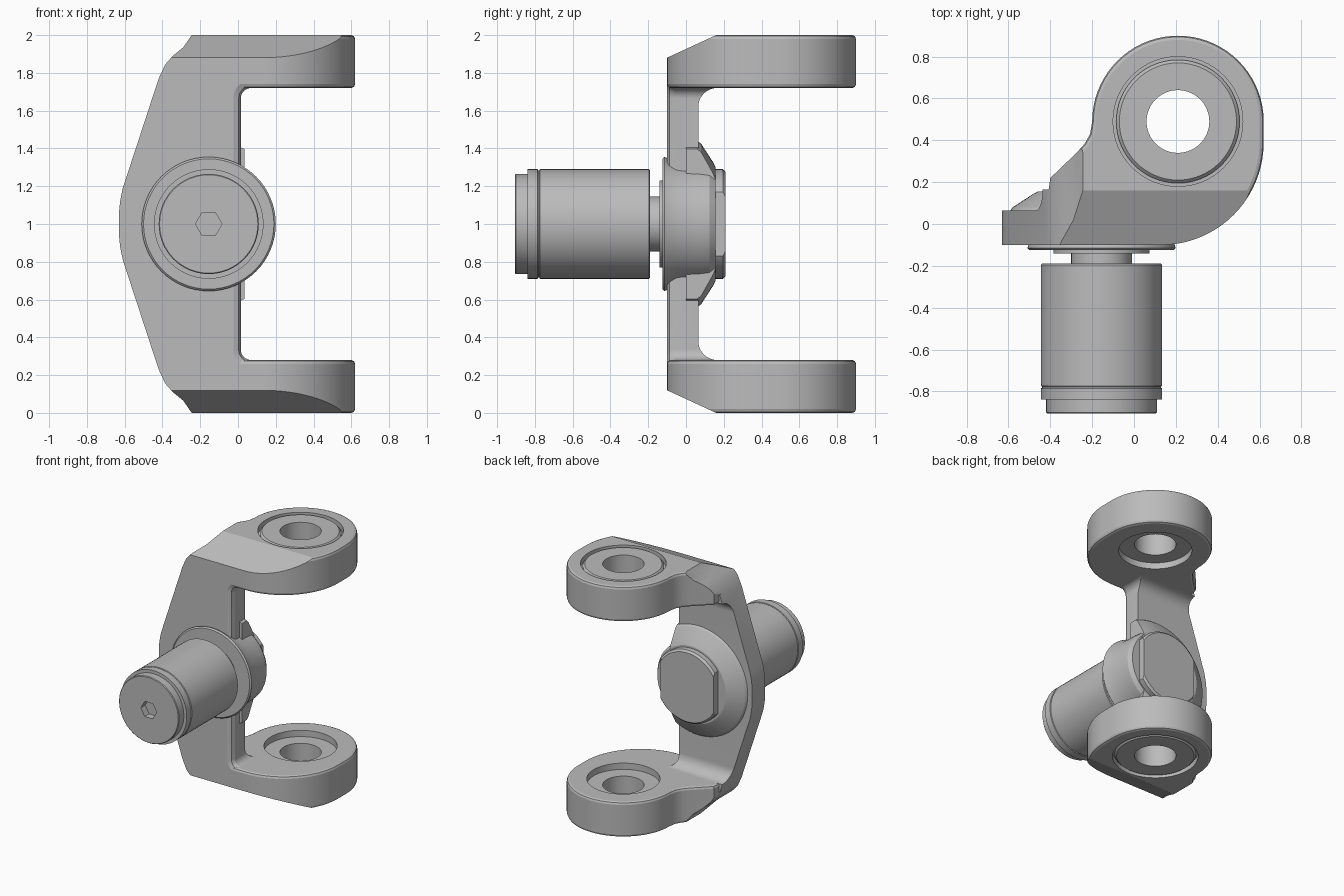
import bpy
import bmesh
from math import cos, sin, pi, radians
from mathutils import Vector

default = bpy.data.objects.get("Cube")
if default:
    bpy.data.objects.remove(default, do_unlink=True)

metal = bpy.data.materials.new("plain_grey_metal")
metal.use_nodes = True
GREY = (0.5, 0.5, 0.5, 1)
metal.diffuse_color = GREY
metal.node_tree.nodes["Principled BSDF"].inputs["Base Color"].default_value = GREY

HUB = (-0.155, 1.0)      # x, z of the pin axis
EYE = (0.21, 0.49)       # x, y of the arm holes
parts = []


def finish(bm, name):
    bmesh.ops.recalc_face_normals(bm, faces=bm.faces)
    mesh = bpy.data.meshes.new(name)
    bm.to_mesh(mesh)
    bm.free()
    mesh.materials.append(metal)
    ob = bpy.data.objects.new(name, mesh)
    bpy.context.scene.collection.objects.link(ob)
    parts.append(ob)
    return ob


def arc(cx, cy, r, start, end, steps):
    angles = [radians(start + (end - start) * i / steps) for i in range(steps + 1)]
    return [(cx + r * cos(a), cy + r * sin(a)) for a in angles]


def mirrored(points):
    """Close an upper half outline with its reflection about mid height."""
    return points + [(a, 2 - z) for a, z in reversed(points)]


def prism(name, plane, points, low, high, bevel=0, pick=None):
    place = {"xy": lambda a, b, d: (a, b, d),
             "xz": lambda a, b, d: (a, d, b),
             "yz": lambda a, b, d: (d, a, b)}[plane]
    axis = {"xy": 2, "xz": 1, "yz": 0}[plane]
    bm = bmesh.new()
    face = bm.faces.new([bm.verts.new(place(a, b, low)) for a, b in points])
    geom = bmesh.ops.extrude_face_region(bm, geom=[face])["geom"]
    shift = Vector(place(0, 0, high - low))
    for v in geom:
        if isinstance(v, bmesh.types.BMVert):
            v.co += shift
    bmesh.ops.recalc_face_normals(bm, faces=bm.faces)
    if bevel:
        rims = [e for e in bm.edges
                if abs(e.verts[0].co[axis] - e.verts[1].co[axis]) < 1e-5
                and (pick is None or all(pick(v.co) for v in e.verts))]
        bmesh.ops.bevel(bm, geom=rims, offset=bevel, segments=2, profile=0.5,
                        affect='EDGES', clamp_overlap=True)
    return finish(bm, name)


def lathe(name, axis, profile, steps=64, closed=False):
    """Revolve (radius, height) points about the pin axis or the hole axis."""
    bm = bmesh.new()
    if axis == "y":
        centre, direction = (HUB[0], 0, HUB[1]), (0, 1, 0)
        verts = [bm.verts.new((HUB[0] + r, h, HUB[1])) for r, h in profile]
    else:
        centre, direction = (EYE[0], EYE[1], 0), (0, 0, 1)
        verts = [bm.verts.new((EYE[0] + r, EYE[1], h)) for r, h in profile]
    edges = [bm.edges.new(pair) for pair in zip(verts, verts[1:])]
    if closed:
        edges.append(bm.edges.new((verts[-1], verts[0])))
    bmesh.ops.spin(bm, geom=verts + edges, cent=centre, axis=direction,
                   angle=2 * pi, steps=steps)
    bmesh.ops.remove_doubles(bm, verts=bm.verts, dist=1e-5)
    return finish(bm, name)


def combine(ob, tool, operation):
    mod = ob.modifiers.new("cut", 'BOOLEAN')
    mod.operation = operation
    mod.solver = 'EXACT'
    mod.object = tool
    bpy.context.view_layer.update()
    graph = bpy.context.evaluated_depsgraph_get()
    result = bpy.data.meshes.new_from_object(ob.evaluated_get(graph))
    ob.modifiers.clear()
    ob.data = result
    parts.remove(tool)
    bpy.data.objects.remove(tool, do_unlink=True)


def mirror_copy(ob, name):
    bm = bmesh.new()
    bm.from_mesh(ob.data)
    for v in bm.verts:
        v.co.z = 2 - v.co.z
    bmesh.ops.reverse_faces(bm, faces=bm.faces)
    return finish(bm, name)


# Outer silhouette shared by spine and arms, upper half from the middle up
outer = [(-0.63, 1.06), (-0.624, 1.12), (-0.61, 1.19), (-0.42, 1.77),
         (-0.385, 1.845), (-0.345, 1.89), (-0.29, 1.935)]


def silhouette(right):
    top = outer + [(-0.245, 2.0), (-0.2, 2.06), (right, 2.06)]
    return mirrored(top)


# Spine: front outline crossed with a side outline that has root fillets
inner = [(-0.405, 1.8), (0.07, 1.8)] + arc(0.07, 1.665, 0.055, 90, 180, 8)
spine = prism("spine", "xz", mirrored(outer[:4] + inner), -0.1, 0.4, 0.04,
              lambda p: p.y < 0 and p.x > 0 and 0.25 < p.z < 1.75)
side = [(-0.2, 1.85), (0.165, 1.85)] + arc(0.165, 1.62, 0.1, 90, 180, 10)
combine(spine, prism("side_cutter", "yz", mirrored(side), -1, 1), 'INTERSECT')

# Upper arm: plan outline, trimmed by silhouette and sloped front
plan = (arc(0.13, 0.39, 0.49, -90, 0, 20) + arc(*EYE, 0.41, 0, 180, 36)
        + [(-0.21, 0.43), (-0.235, 0.385), (-0.275, 0.34), (-0.4, 0.22),
           (-0.41, 0.15), (-0.6, 0.06), (-0.6, -0.1)])
arm = prism("upper_arm", "xy", plan, 1.72, 2.0, 0.02)
combine(arm, prism("outline_cutter", "xz", silhouette(1), -1, 2), 'INTERSECT')
slope = [(-0.3, 1.788), (0.3, 2.065), (-0.3, 2.2)]
combine(arm, prism("slope_cutter", "yz", slope, -1, 1), 'DIFFERENCE')

# Hole with an inner counterbore and an outer seat
bore = [(0, 1.6), (0.265, 1.6), (0.265, 1.77), (0.15, 1.77),
        (0.15, 1.955), (0.31, 1.955), (0.31, 2.1), (0, 2.1)]
combine(arm, lathe("bore_cutter", "z", bore), 'DIFFERENCE')
mirror_copy(arm, "lower_arm")

# Bushings seated in the arms
ring = [(0.15, 1.94), (0.295, 1.94), (0.295, 1.98), (0.28, 1.995), (0.15, 1.995)]
bushing = lathe("upper_bushing", "z", ring, closed=True)
mirror_copy(bushing, "lower_bushing")

# Flared back of the spine around the hub
flare = lathe("hub_flare", "y", [(0, 0), (0.44, 0), (0.44, 0.06), (0.425, 0.08),
                                 (0.325, 0.145), (0.305, 0.155), (0, 0.155)])
combine(flare, prism("flare_cutter", "xz", silhouette(0.035), -1, 1), 'INTERSECT')

# Hub body and washer
lathe("hub", "y", [(0, -0.125), (0.345, -0.125), (0.355, -0.115), (0.35, -0.1),
                   (0.33, -0.04), (0.325, 0.08), (0.32, 0.125), (0.30, 0.155),
                   (0, 0.155)])
lathe("washer", "y", [(0, -0.14), (0.23, -0.14), (0.23, -0.12), (0, -0.12)])

# Rear pin head with two flats
head = lathe("pin_head", "y", [(0, 0.14), (0.29, 0.14), (0.29, 0.195),
                               (0.275, 0.21), (0, 0.21)])
flats = [(HUB[0] + sx * 0.235, HUB[1] + sz) for sx, sz in
         ((-1, -1), (1, -1), (1, 1), (-1, 1))]
combine(head, prism("flats_cutter", "xz", flats, -1, 1), 'INTERSECT')

# Pin shaft and roller
lathe("pin_shaft", "y", [(0, -0.22), (0.145, -0.22), (0.145, -0.13), (0, -0.13)])
lathe("roller", "y", [(0, -0.19), (0.285, -0.19), (0.29, -0.195), (0.29, -0.774),
                      (0.284, -0.777), (0.284, -0.783), (0.29, -0.786),
                      (0.29, -0.84), (0, -0.84)])

# Roller end cap with hexagonal socket
cap = lathe("end_cap", "y", [(0, -0.82), (0.265, -0.82), (0.265, -0.9),
                             (0.26, -0.905), (0, -0.905)])
socket = [(0, -1), (0.07, -1), (0.07, -0.85), (0, -0.85)]
combine(cap, lathe("socket_cutter", "y", socket, steps=6), 'DIFFERENCE')

# Smooth shading with crisp edges
for ob in bpy.context.view_layer.objects:
    ob.select_set(False)
for ob in parts:
    ob.select_set(True)
    bpy.context.view_layer.objects.active = ob
bpy.ops.object.shade_smooth_by_angle(angle=radians(20))
